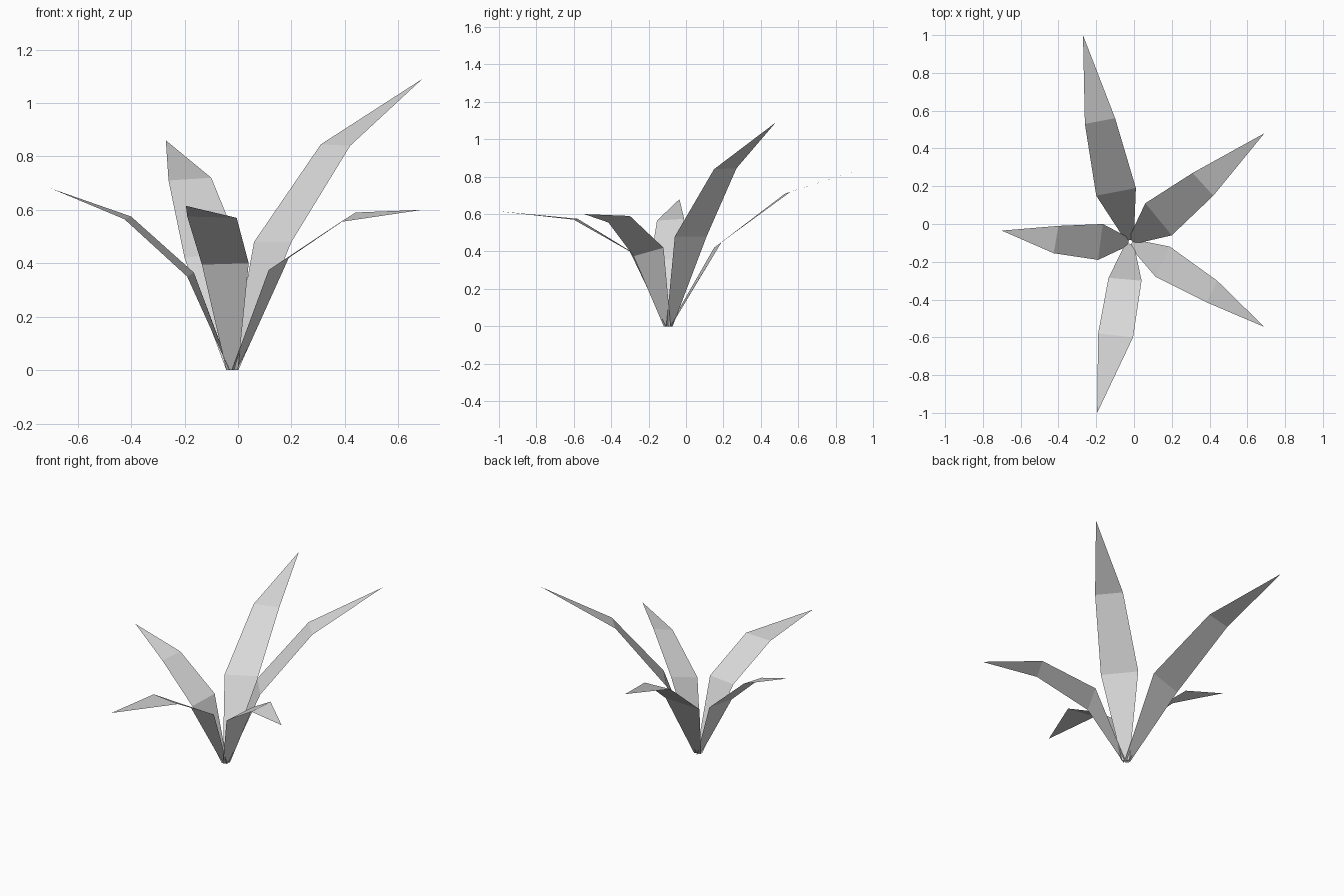
import bpy
import bmesh
from mathutils import Vector

default_cube = bpy.data.objects.get("Cube")
if default_cube:
    bpy.data.objects.remove(default_cube, do_unlink=True)

# One plain grey material shared by every leaf
grey = bpy.data.materials.new("pale grey")
grey.use_nodes = True
colour = (0.7, 0.7, 0.7, 1)
grey.diffuse_color = colour
grey.node_tree.nodes["Principled BSDF"].inputs["Base Color"].default_value = colour

ROOT = Vector((-0.02, -0.095, 0))
BASE_HALF_WIDTH = 0.022
BASE_OFFSET = 0.01


def base_pair(tip):
    """Narrow foot of a leaf, square to the direction in which it grows."""
    outward = Vector((tip[0], tip[1], 0)) - ROOT
    outward.normalize()
    leftward = Vector((-outward.y, outward.x, 0))
    foot = ROOT + outward * BASE_OFFSET
    return foot + leftward * BASE_HALF_WIDTH, foot - leftward * BASE_HALF_WIDTH


def add_leaf(name, middle, upper, tip):
    """Thin folded blade: two four-sided segments and a pointed end."""
    bm = bmesh.new()
    rows = [[bm.verts.new(point) for point in pair]
            for pair in (base_pair(tip), middle, upper)]
    for (low_left, low_right), (high_left, high_right) in zip(rows, rows[1:]):
        bm.faces.new((low_left, low_right, high_right, high_left))
    bm.faces.new((*rows[-1], bm.verts.new(tip)))
    mesh = bpy.data.meshes.new(name)
    bm.to_mesh(mesh)
    bm.free()
    mesh.materials.append(grey)
    leaf = bpy.data.objects.new(name, mesh)
    bpy.context.collection.objects.link(leaf)


# Each leaf: left and right edge at the middle fold and upper fold, then the tip
add_leaf("back_leaf",
         ((-0.20, 0.15, 0.42), (0.01, 0.19, 0.45)),
         ((-0.26, 0.53, 0.71), (-0.10, 0.56, 0.72)),
         (-0.27, 1.0, 0.86))
add_leaf("tall_left_leaf",
         ((0.06, 0.11, 0.48), (0.20, -0.06, 0.48)),
         ((0.31, 0.27, 0.845), (0.42, 0.15, 0.84)),
         (0.69, 0.48, 1.09))
add_leaf("front_left_leaf",
         ((0.19, -0.12, 0.42), (0.115, -0.28, 0.375)),
         ((0.44, -0.30, 0.59), (0.385, -0.415, 0.555)),
         (0.69, -0.545, 0.60))
add_leaf("front_leaf",
         ((0.04, -0.30, 0.40), (-0.135, -0.285, 0.395)),
         ((-0.005, -0.60, 0.57), (-0.19, -0.58, 0.575)),
         (-0.195, -1.0, 0.615))
add_leaf("right_leaf",
         ((-0.19, -0.19, 0.35), (-0.165, 0, 0.365)),
         ((-0.425, -0.155, 0.565), (-0.40, -0.01, 0.575)),
         (-0.70, -0.035, 0.68))
